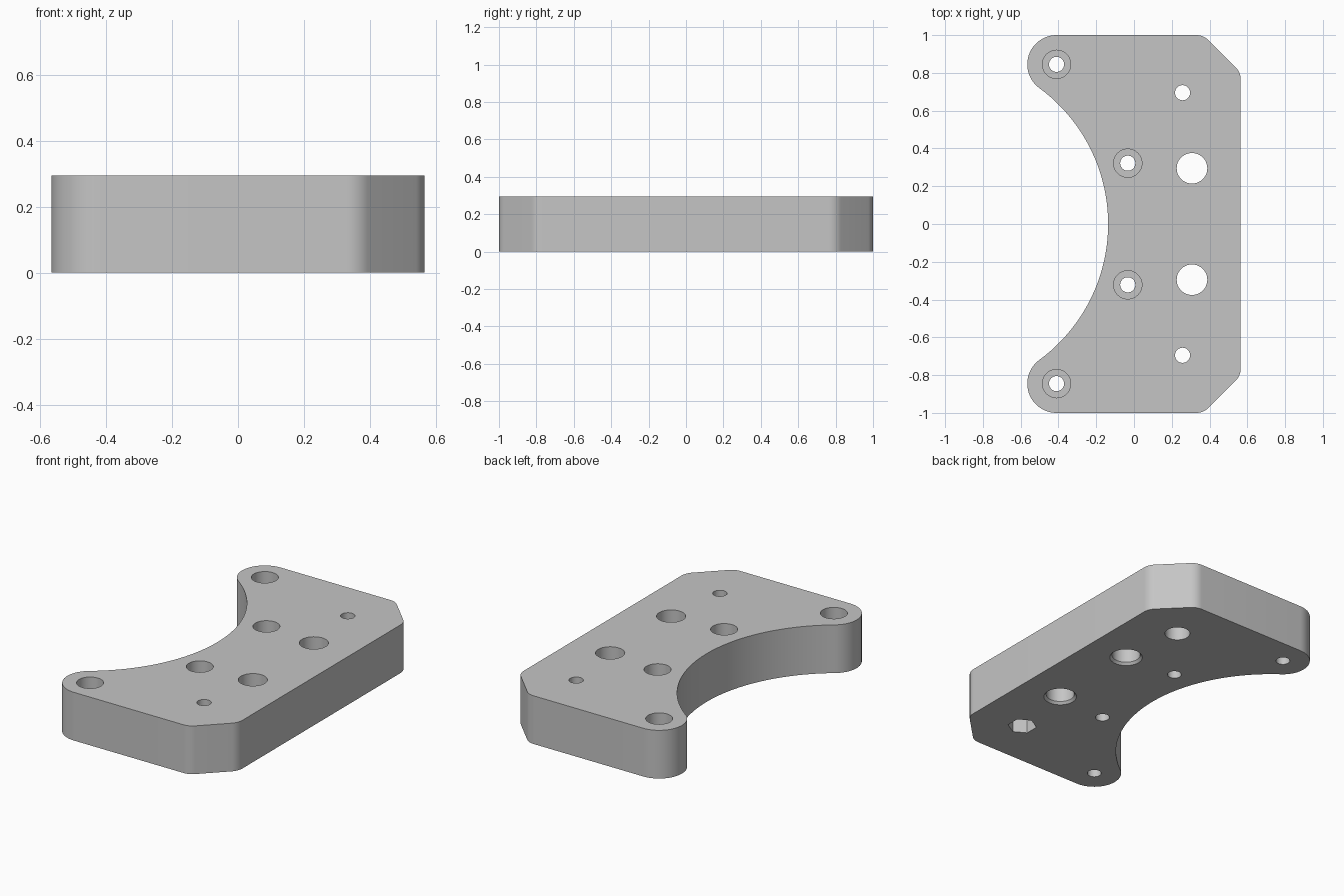
import bpy, bmesh
from math import sin, cos, pi, atan2, hypot, radians

cube = bpy.data.objects.get("Cube")
if cube:
    bpy.data.objects.remove(cube, do_unlink=True)

HEIGHT = 0.295
LOBE = (-0.41, 0.845)
LOBE_R = 0.155

grey = bpy.data.materials.new("plain grey")
grey.use_nodes = True
grey.diffuse_color = (0.56, 0.56, 0.56, 1)
grey.node_tree.nodes["Principled BSDF"].inputs["Base Color"].default_value = grey.diffuse_color


def arc(cx, cy, r, start, end, steps):
    angles = [start + (end - start) * i / steps for i in range(steps + 1)]
    return [(cx + r * cos(a), cy + r * sin(a)) for a in angles]


def add_object(name, bm):
    bmesh.ops.recalc_face_normals(bm, faces=bm.faces)
    mesh = bpy.data.meshes.new(name)
    bm.to_mesh(mesh)
    bm.free()
    mesh.materials.append(grey)
    obj = bpy.data.objects.new(name, mesh)
    bpy.context.collection.objects.link(obj)
    return obj


def stepped_hole(bm, x, y, profile, sides=48, turn=0):
    """Closed solid of stacked rings; profile holds (radius, height) pairs."""
    rings = [[bm.verts.new((px, py, z))
              for px, py in arc(x, y, r, turn, turn + 2 * pi, sides)[:-1]]
             for r, z in profile]
    for low, high in zip(rings, rings[1:]):
        for i in range(sides):
            j = (i + 1) % sides
            bm.faces.new((low[i], low[j], high[j], high[i]))
    bm.faces.new(rings[0][::-1])
    bm.faces.new(rings[-1])


# Outline: concave bay, tangent lobe and chamfered corner, mirrored across y
bay_x = -1.03
dx, dy = LOBE[0] - bay_x, LOBE[1]
phi = atan2(dy, dx)
half = arc(bay_x, 0, hypot(dx, dy) - LOBE_R, 0, phi, 32)
half += arc(*LOBE, LOBE_R, phi + pi, pi / 2, 28)[1:]
half += arc(0.33, 0.91, 0.09, pi / 2, pi / 4, 8)
half += arc(0.475, 0.765, 0.09, pi / 4, 0, 8)
outline = half + [(x, -y) for x, y in reversed(half[1:])]

bm = bmesh.new()
base = bm.faces.new([bm.verts.new((x, y, 0)) for x, y in outline])
top = bmesh.ops.extrude_face_region(bm, geom=[base])["geom"]
bmesh.ops.translate(bm, vec=(0, 0, HEIGHT),
                    verts=[v for v in top if isinstance(v, bmesh.types.BMVert)])
plate = add_object("mounting_plate", bm)

# Round holes
LOW, HIGH = -0.05, HEIGHT + 0.05
bore = [(0.04, LOW), (0.04, HEIGHT - 0.12), (0.075, HEIGHT - 0.12), (0.075, HIGH)]
flared = [(0.094, LOW), (0.094, 0), (0.081, 0.015), (0.081, HIGH)]
bm = bmesh.new()
for side in (1, -1):
    stepped_hole(bm, LOBE[0], side * LOBE[1], bore)
    stepped_hole(bm, -0.033, side * 0.322, bore)
    stepped_hole(bm, 0.307, side * 0.295, flared)
stepped_hole(bm, 0.257, 0.695, [(0.072, LOW), (0.072, 0.1), (0.04, 0.1), (0.04, HIGH)])
stepped_hole(bm, 0.257, -0.695, [(0.04, LOW), (0.04, HIGH)])
round_cutter = add_object("round_hole_cutter", bm)

# Hexagonal nut pocket in the underside
bm = bmesh.new()
stepped_hole(bm, 0.257, -0.695, [(0.083, LOW), (0.083, 0.1)], 6, pi / 2)
hex_cutter = add_object("nut_pocket_cutter", bm)

bpy.ops.object.select_all(action='DESELECT')
plate.select_set(True)
bpy.context.view_layer.objects.active = plate
for cutter in (round_cutter, hex_cutter):
    cutter.hide_render = True
    cut = plate.modifiers.new("cut", 'BOOLEAN')
    cut.operation = 'DIFFERENCE'
    cut.solver = 'EXACT'
    cut.object = cutter
    bpy.ops.object.modifier_apply(modifier=cut.name)
    bpy.data.objects.remove(cutter, do_unlink=True)

bpy.ops.object.shade_smooth_by_angle(angle=radians(30))
